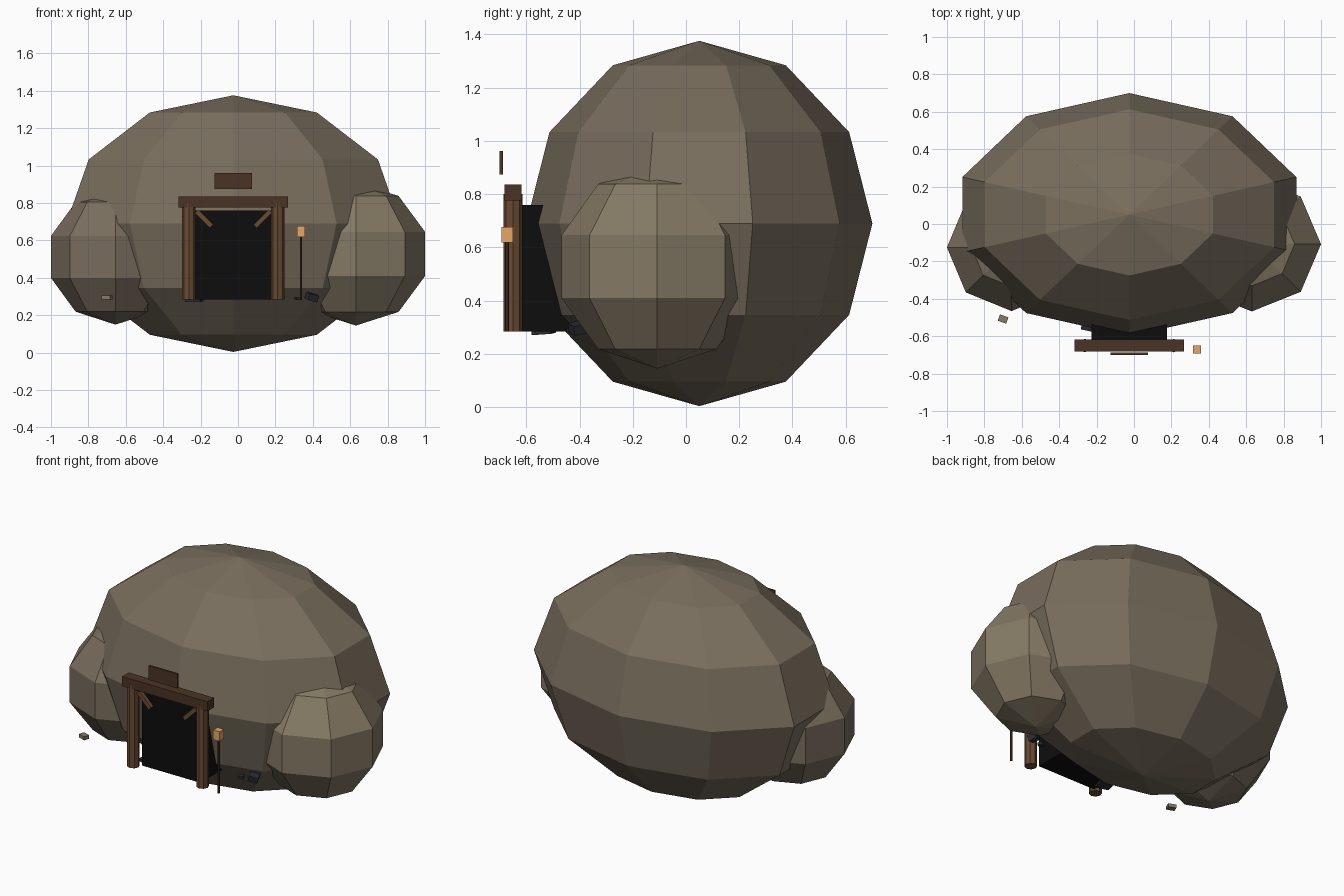
import bpy, bmesh, math
from mathutils import Matrix, Vector, Euler

if "Cube" in bpy.data.objects:
    bpy.data.objects.remove(bpy.data.objects["Cube"])

CX = -0.025  # centre line of the entrance


def material(name, rgb):
    m = bpy.data.materials.new(name)
    m.diffuse_color = (*rgb, 1)
    m.use_nodes = True
    m.node_tree.nodes["Principled BSDF"].inputs["Base Color"].default_value = m.diffuse_color
    return m


ROCK = material("rock", (0.19, 0.155, 0.11))
LIGHT_ROCK = material("light_rock", (0.235, 0.195, 0.13))
WOOD = material("wood", (0.14, 0.07, 0.032))
DARK_WOOD = material("dark_wood", (0.07, 0.034, 0.018))
BLACK = material("black", (0.004, 0.004, 0.004))
GLOW = material("lantern_glow", (0.80, 0.38, 0.13))
COAL = material("coal", (0.022, 0.024, 0.03))


def finish(name, bm, mat, loc, rot=(0, 0, 0)):
    me = bpy.data.meshes.new(name)
    bm.to_mesh(me)
    bm.free()
    ob = bpy.data.objects.new(name, me)
    me.materials.append(mat)
    ob.location = loc
    ob.rotation_euler = [math.radians(a) for a in rot]
    bpy.context.collection.objects.link(ob)
    return ob


def boulder(name, mat, loc, radii, segments, rings):
    bm = bmesh.new()
    bmesh.ops.create_uvsphere(bm, u_segments=segments, v_segments=rings, radius=1)
    bmesh.ops.scale(bm, vec=radii, verts=bm.verts)
    return finish(name, bm, mat, loc)


def box(name, mat, loc, size, rot=(0, 0, 0)):
    bm = bmesh.new()
    bmesh.ops.create_cube(bm, size=1)
    bmesh.ops.scale(bm, vec=size, verts=bm.verts)
    return finish(name, bm, mat, loc, rot)


def post(name, mat, x, y, z0, z1, r, sides):
    bm = bmesh.new()
    bmesh.ops.create_cone(bm, cap_ends=True, segments=sides, radius1=r, radius2=r, depth=z1 - z0)
    return finish(name, bm, mat, (x, y, (z0 + z1) / 2))


# Hill and the two side boulders
boulder("hill", ROCK, (CX, 0.05, 0.69), (0.939, 0.65, 0.686), 10, 6)
boulder("right_boulder", LIGHT_ROCK, (0.63, -0.108, 0.528), (0.389, 0.378, 0.383), 8, 5)
boulder("left_boulder", ROCK, (-0.655, -0.125, 0.512), (0.363, 0.358, 0.362), 8, 5)

# Dark tunnel mouth
box("tunnel_mouth", BLACK, (CX, -0.47, 0.522), (0.402, 0.30, 0.474))

# Timber frame with corner braces
for side, s in (("left", -1), ("right", 1)):
    post(side + "_post", WOOD, CX + s * 0.2375, -0.65, 0.285, 0.80, 0.036, 8)
    box(side + "_brace", WOOD, (CX + s * 0.157, -0.65, 0.716), (0.115, 0.025, 0.025), (0, -s * 45, 0))
box("lintel", DARK_WOOD, (CX, -0.65, 0.806), (0.584, 0.065, 0.06))
box("sign_board", DARK_WOOD, (CX, -0.694, 0.918), (0.20, 0.012, 0.088))

# Lantern on a thin pole
post("lantern_pole", DARK_WOOD, 0.337, -0.672, 0.285, 0.63, 0.007, 6)
box("lantern", GLOW, (0.337, -0.672, 0.648), (0.043, 0.043, 0.059))

# Loose stones
box("left_stone", LIGHT_ROCK, (-0.70, -0.508, 0.296), (0.048, 0.036, 0.022), (0, 0, -20))
box("coal_lump", COAL, (0.395, -0.408, 0.297), (0.055, 0.05, 0.036), (12, 15, 25))
box("coal_slab", COAL, (-0.235, -0.535, 0.284), (0.085, 0.075, 0.018), (4, 3, -12))
box("coal_chip", COAL, (0.322, -0.43, 0.289), (0.03, 0.03, 0.016), (0, 0, 20))
